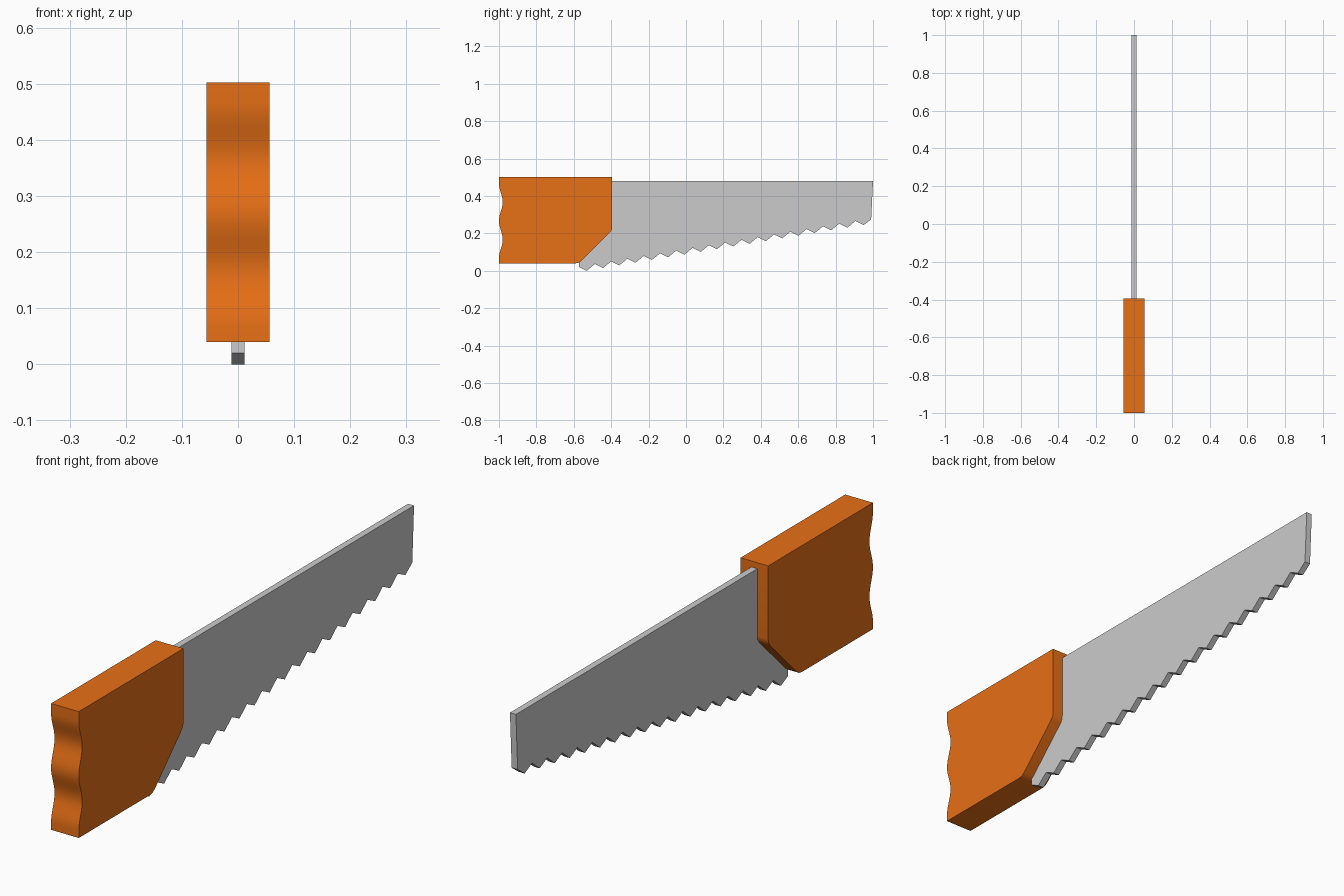
import bpy, bmesh, math

if "Cube" in bpy.data.objects:
    bpy.data.objects.remove(bpy.data.objects["Cube"])


def extrude_profile(name, outline, half_width):
    """Solid plate from a (y, z) outline, extruded symmetrically along x."""
    bm = bmesh.new()
    face = bm.faces.new([bm.verts.new((-half_width, y, z)) for y, z in outline])
    side = bmesh.ops.extrude_face_region(bm, geom=[face])
    verts = [v for v in side["geom"] if isinstance(v, bmesh.types.BMVert)]
    bmesh.ops.translate(bm, verts=verts, vec=(2 * half_width, 0, 0))
    bmesh.ops.recalc_face_normals(bm, faces=bm.faces)
    mesh = bpy.data.meshes.new(name)
    bm.to_mesh(mesh)
    bm.free()
    obj = bpy.data.objects.new(name, mesh)
    bpy.context.collection.objects.link(obj)
    return obj


# Blade: straight back, tapering edge with 18 teeth, tang hidden in the handle
TEETH, PITCH = 18, 0.0871
blade_outline = [(-0.75, 0.48), (-0.75, 0.10), (-0.572, 0.10), (-0.572, 0.02)]
for i in range(TEETH):
    y = -0.531 + i * PITCH
    rise = i * 0.0144
    blade_outline.append((y, rise))
    if i < TEETH - 1:
        blade_outline.append((y + PITCH / 2, rise + 0.036))
blade_outline += [(0.99, 0.275), (1.0, 0.48)]
extrude_profile("blade", blade_outline, 0.012)

# Handle: sloped lower front corner and a wavy grip at the back
handle_outline = [(-1.0, 0.502), (-0.395, 0.502), (-0.395, 0.235), (-0.397, 0.22),
                  (-0.405, 0.207), (-0.56, 0.052), (-0.573, 0.043), (-0.588, 0.04),
                  (-1.0, 0.04)]
WAVES, STEPS = 2, 14
for i in range(WAVES * STEPS + 1):
    t = i / STEPS
    dent = 0.01 * (1 - math.cos(2 * math.pi * t))
    handle_outline.append((-1.0 + dent, 0.067 + 0.2 * t))
handle = extrude_profile("handle", handle_outline, 0.056)

wood = bpy.data.materials.new("orange_wood")
wood.diffuse_color = (0.8, 0.16, 0.008, 1)
wood.use_nodes = True
wood.node_tree.nodes["Principled BSDF"].inputs["Base Color"].default_value = wood.diffuse_color
handle.data.materials.append(wood)

# Smooth the grip waves while keeping the cut edges crisp
bpy.context.view_layer.objects.active = handle
handle.select_set(True)
bpy.ops.object.shade_smooth_by_angle(angle=math.radians(25))
